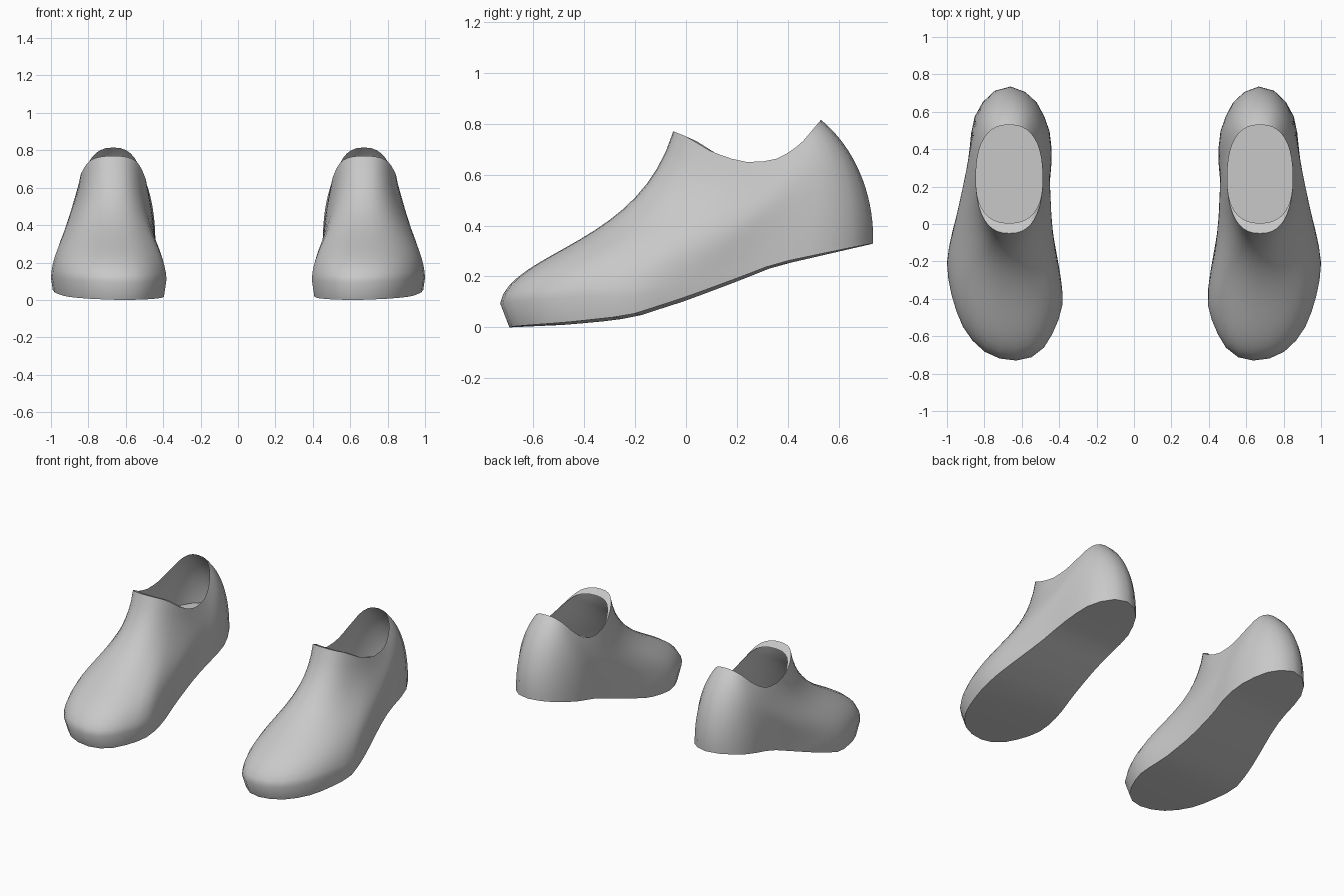
import bpy, bmesh, math
from mathutils import Vector

if "Cube" in bpy.data.objects:
    bpy.data.objects.remove(bpy.data.objects["Cube"])

HALF = 20      # columns along each side of a shoe
LEVELS = 16    # rings between sole and collar
MID_X = 0.667
FLOOR_Z = 0.41

grey = bpy.data.materials.new("plain grey")
grey.diffuse_color = (0.58, 0.58, 0.58, 1)
grey.use_nodes = True
grey.node_tree.nodes["Principled BSDF"].inputs["Base Color"].default_value = grey.diffuse_color

# Plan outline, toe -> outer side -> heel -> inner side (distance from centre, y)
OUTLINE = [(0.63, -0.73), (0.78, -0.695), (0.90, -0.575), (0.97, -0.40),
           (1.0, -0.22), (0.98, -0.08), (0.945, 0.06), (0.90, 0.25),
           (0.877, 0.42), (0.86, 0.55), (0.81, 0.65), (0.74, 0.715),
           (0.66, 0.735),
           (0.58, 0.705), (0.52, 0.65), (0.455, 0.51), (0.44, 0.36),
           (0.45, 0.20), (0.44, 0.0), (0.415, -0.15), (0.39, -0.30),
           (0.382, -0.43), (0.43, -0.575), (0.51, -0.69)]
HEEL = 12
# Heights along y
SOLE = [(-0.73, 0.0), (-0.5, 0.01), (-0.3, 0.027), (-0.2, 0.042), (0.0, 0.105),
        (0.2, 0.18), (0.35, 0.24), (0.74, 0.33)]
COLLAR = [(-0.05, 0.77), (0.0, 0.75), (0.1, 0.69), (0.2, 0.655), (0.27, 0.645),
          (0.37, 0.665), (0.45, 0.72), (0.53, 0.815)]


def height(table, y):
    """Linear lookup of z at y."""
    if y <= table[0][0]:
        return table[0][1]
    for (y0, z0), (y1, z1) in zip(table, table[1:]):
        if y <= y1:
            return z0 + (z1 - z0) * (y - y0) / (y1 - y0)
    return table[-1][1]


def smooth_loop(pts, steps):
    """Closed Catmull-Rom curve."""
    p = [Vector(q) for q in pts]
    n, out = len(p), []
    for i in range(n):
        a, b, c, d = (p[(i + k) % n] for k in (-1, 0, 1, 2))
        for k in range(steps):
            t = k / steps
            out.append(0.5 * (2 * b + (c - a) * t + (2 * a - 5 * b + 4 * c - d) * t * t
                              + (3 * b - a - 3 * c + d) * t ** 3))
    return out


def resample(line, count):
    """Evenly spaced points along a polyline, both ends kept."""
    dist = [0.0]
    for a, b in zip(line, line[1:]):
        dist.append(dist[-1] + (b - a).length)
    out, k = [], 0
    for i in range(count + 1):
        d = dist[-1] * i / count
        while k < len(line) - 2 and dist[k + 1] < d:
            k += 1
        out.append(line[k].lerp(line[k + 1], (d - dist[k]) / (dist[k + 1] - dist[k])))
    return out


def spow(v, e):
    return math.copysign(abs(v) ** e, v)


def column(p, a, side):
    """Points from the sole edge over the upper to the inside of the collar."""
    w = min(1, max(0, (0.05 - p.y) / 0.45))       # 1 at the toe, 0 at the heel
    c, s = math.cos(a), math.sin(a)
    f = max(0, c)                                 # 1 at the front of the collar
    z = height(SOLE, p.y) + (0.014 * s if side > 0 else 0)
    inward = Vector((MID_X - p.x, -p.y, 0))
    edge = Vector((p.x, p.y, z)) + inward * 0.05 * w
    b0 = Vector((p.x, p.y, z + 0.025 + 0.07 * w))
    y = 0.24 - 0.29 * spow(c, 0.85 if c > 0 else 0.8)
    rim = Vector((MID_X + side * 0.178 * spow(s, 0.82), y, height(COLLAR, y)))
    if side < 0:                                  # inner side dips a little lower
        rim.z -= 0.03 * s ** 4
    p1 = b0 + inward * 0.15 * w + Vector((0, 0, 0.17 + 0.05 * w))
    out = 0.05 + 0.085 * c * c
    flare = 0.05 * (1 - 1.1 * f) if c > 0 else out
    p2 = rim + Vector((side * s * flare, -c * out,
                       -(0.22 + 0.165 * c + 0.055 * c * c)))
    # quartic control points, with a fuller toe
    ctrl = [b0,
            b0 * 0.25 + p1 * 0.75 - inward * 0.075 * w - Vector((0, 0, 0.01 * w)),
            (p1 + p2) * 0.5, p2 * 0.75 + rim * 0.25, rim]
    pts = [edge]
    for i in range(LEVELS + 1):
        t = i / LEVELS
        q = Vector((0, 0, 0))
        for k, v in enumerate(ctrl):
            q += v * (math.comb(4, k) * t ** k * (1 - t) ** (4 - k))
        pts.append(q)
    pts.append(rim + Vector((0, 0.055 * f, -0.025 * f)))   # lip folded in at the front
    return pts


def finish(name, bm):
    """Turn a bmesh into a smooth-shaded grey object."""
    for f in bm.faces:
        f.smooth = True
    me = bpy.data.meshes.new(name)
    bm.to_mesh(me)
    bm.free()
    me.materials.append(grey)
    me.set_sharp_from_angle(angle=math.radians(48))
    bpy.context.collection.objects.link(bpy.data.objects.new(name, me))


def shoe(label, sign, shift):
    loop = smooth_loop(OUTLINE, 10)
    outer = resample(loop[:HEEL * 10 + 1], HALF)
    inner = resample((loop[HEEL * 10:] + loop[:1])[::-1], HALF)
    cols = [column(outer[i], math.pi * i / HALF, 1) for i in range(HALF + 1)]
    cols += [column(inner[i], math.pi * i / HALF, -1) for i in range(HALF - 1, 0, -1)]
    for col in cols:
        for q in col:
            q.x = sign * (q.x + shift * (1 - q.x) / 0.6)
    bm = bmesh.new()
    grid = [[bm.verts.new(q) for q in col] for col in cols]
    n = len(grid)
    # upper
    for i in range(n):
        a, b = grid[i], grid[(i + 1) % n]
        for j in range(len(a) - 1):
            bm.faces.new((a[j], b[j], b[j + 1], a[j + 1]))
    # sole, strips from side to side
    for i in range(HALF):
        ring = [grid[i][0], grid[i + 1][0], grid[(n - i - 1) % n][0], grid[(n - i) % n][0]]
        bm.faces.new(list(dict.fromkeys(ring)))
    bmesh.ops.remove_doubles(bm, verts=bm.verts, dist=1e-5)
    bmesh.ops.recalc_face_normals(bm, faces=bm.faces)
    # make the sole face down
    low = min(bm.faces, key=lambda f: f.calc_center_median().z)
    if low.normal.z > 0:
        bmesh.ops.reverse_faces(bm, faces=bm.faces)
    finish(label + "_shoe", bm)

    # flat insole just inside the walls
    bm = bmesh.new()
    ring = []
    for col in cols:
        for a, b in zip(col, col[1:]):
            if a.z <= FLOOR_Z < b.z:
                q = a.lerp(b, (FLOOR_Z - a.z) / (b.z - a.z))
                q = q.lerp(Vector((sign * MID_X, 0.25, FLOOR_Z)), 0.025)
                ring.append(bm.verts.new((q.x, max(q.y, -0.06), FLOOR_Z)))
                break
    face = bm.faces.new(ring)
    face.normal_update()
    if face.normal.z < 0:
        face.normal_flip()
    finish(label + "_insole", bm)


shoe("left", -1, 0.0)
shoe("right", 1, 0.012)
